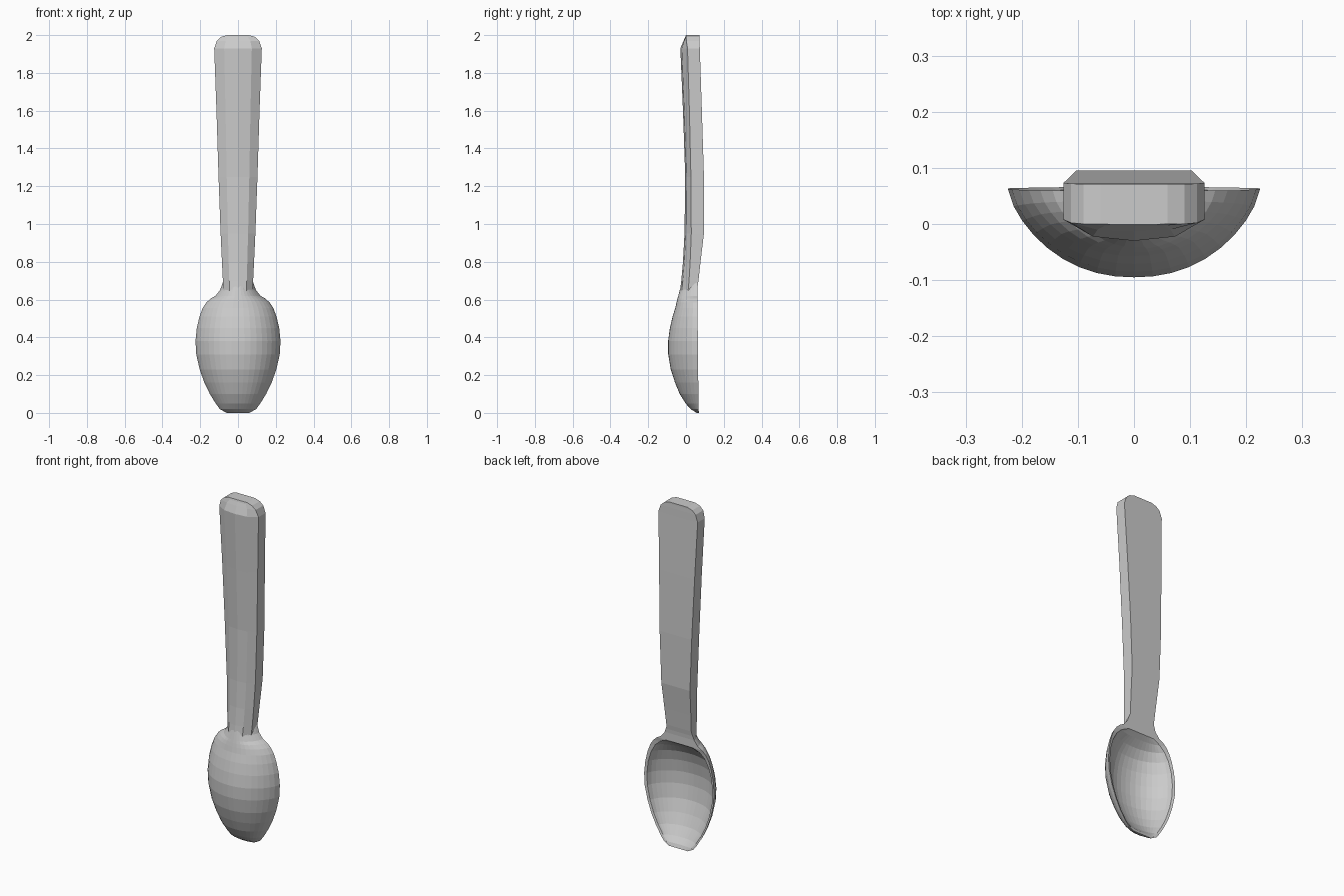
import bpy, bmesh


def loft(name, rings):
    """Skin a list of equal-length closed rings and cap both ends."""
    bm = bmesh.new()
    loops = [[bm.verts.new(p) for p in ring] for ring in rings]
    n = len(loops[0])
    for a, b in zip(loops, loops[1:]):
        for i in range(n):
            j = (i + 1) % n
            bm.faces.new((a[i], a[j], b[j], b[i]))
    bm.faces.new(loops[0][::-1])
    bm.faces.new(loops[-1])
    bmesh.ops.remove_doubles(bm, verts=bm.verts, dist=0.0005)
    bmesh.ops.recalc_face_normals(bm, faces=bm.faces)
    mesh = bpy.data.meshes.new(name)
    bm.to_mesh(mesh)
    bm.free()
    obj = bpy.data.objects.new(name, mesh)
    bpy.context.collection.objects.link(obj)
    return obj


# Handle: flat back, straight sides, softly faceted front
# (z, half width, back y, side edge y, front y)
handle = [
    (0.635, 0.076, 0.056, 0.010, -0.033),
    (0.70, 0.080, 0.066, 0.016, -0.025),
    (0.80, 0.085, 0.077, 0.022, -0.016),
    (0.95, 0.092, 0.095, 0.028, -0.008),
    (1.25, 0.103, 0.095, 0.026, -0.004),
    (1.60, 0.114, 0.084, 0.018, -0.016),
    (1.93, 0.126, 0.073, 0.008, -0.030),
    (1.97, 0.112, 0.072, 0.002, -0.013),
    (1.99, 0.090, 0.071, 0.000, -0.004),
    (2.00, 0.060, 0.071, 0.000, -0.001),
]
rings = []
for z, w, back, side, front in handle:
    half = [(w, back), (w, side), (0.58 * w, front + 0.2 * (side - front))]
    ring = half + [(0, front)] + [(-x, y) for x, y in reversed(half)]
    rings.append([(x, y, z) for x, y in ring])
loft("handle", rings)

# Bowl: rounded outside, hollowed back with a bevelled rim, solid neck
# (z, half width, hollow half width, rim y, outer depth, hollow depth)
bowl = [
    (0.00, 0.060, 0.050, 0.068, 0.012, 0.000),
    (0.02, 0.096, 0.080, 0.067, 0.042, 0.008),
    (0.05, 0.118, 0.104, 0.066, 0.068, 0.035),
    (0.10, 0.149, 0.136, 0.065, 0.098, 0.068),
    (0.16, 0.178, 0.165, 0.065, 0.123, 0.096),
    (0.23, 0.203, 0.190, 0.064, 0.145, 0.120),
    (0.31, 0.221, 0.207, 0.064, 0.158, 0.133),
    (0.38, 0.225, 0.210, 0.063, 0.158, 0.133),
    (0.45, 0.218, 0.203, 0.062, 0.147, 0.121),
    (0.51, 0.204, 0.185, 0.061, 0.132, 0.100),
    (0.555, 0.187, 0.160, 0.060, 0.117, 0.066),
    (0.585, 0.167, 0.128, 0.060, 0.110, 0.028),
    (0.605, 0.145, 0.085, 0.060, 0.105, 0.000),
    (0.62, 0.119, 0.080, 0.060, 0.101, 0.000),
    (0.65, 0.095, 0.075, 0.060, 0.093, 0.000),
    (0.70, 0.077, 0.070, 0.064, 0.083, 0.000),
]
N = 18


def arc(w, rim, depth, z):
    pts = []
    for i in range(N + 1):
        t = 2 * i / N - 1
        u = 1.35 * t - 0.35 * t ** 3      # closer spacing near the rim
        pts.append((u * w, rim - depth * max(0, 1 - abs(u) ** 2.2) ** 0.7, z))
    return pts


rings = []
for z, w, hw, rim, outer, hollow in bowl:
    lip = min(0.005, hollow * 0.2)        # rim slopes in towards the hollow
    inner = arc(hw, rim - lip, hollow - lip, z)
    rings.append(arc(w, rim, outer, z) + inner[::-1])
loft("bowl", rings)
